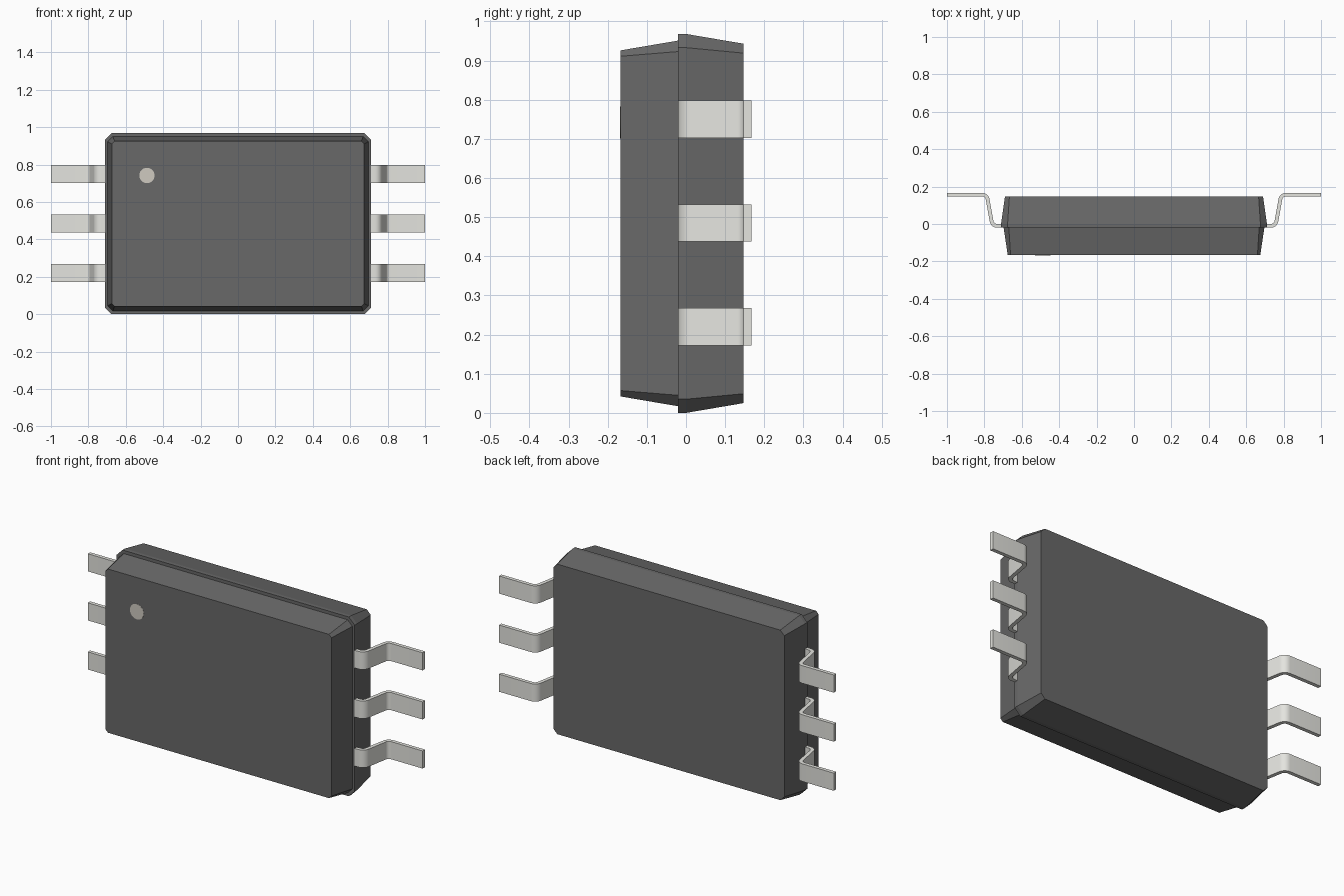
import bpy, bmesh, math
from mathutils import Vector

if "Cube" in bpy.data.objects:
    bpy.data.objects.remove(bpy.data.objects["Cube"])

ZC = 0.484  # body mid height


def material(name, rgb):
    m = bpy.data.materials.new(name)
    m.diffuse_color = (*rgb, 1)
    m.use_nodes = True
    m.node_tree.nodes["Principled BSDF"].inputs["Base Color"].default_value = m.diffuse_color
    return m


DARK = material("dark_plastic", (0.14, 0.14, 0.14))
METAL = material("tinned_metal", (0.78, 0.78, 0.74))
PALE = material("pale_mark", (0.62, 0.59, 0.53))


def loft(name, sections, mat, smooth=False):
    """Skin a list of equal-length closed rings and cap both ends."""
    bm = bmesh.new()
    rings = [[bm.verts.new(p) for p in s] for s in sections]
    n = len(rings[0])
    for a, b in zip(rings, rings[1:]):
        for i in range(n):
            j = (i + 1) % n
            bm.faces.new((a[i], a[j], b[j], b[i]))
    bm.faces.new(rings[0])
    bm.faces.new(rings[-1])
    bmesh.ops.recalc_face_normals(bm, faces=bm.faces)
    me = bpy.data.meshes.new(name)
    bm.to_mesh(me)
    bm.free()
    ob = bpy.data.objects.new(name, me)
    bpy.context.collection.objects.link(ob)
    me.materials.append(mat)
    if smooth:
        bpy.ops.object.select_all(action='DESELECT')
        ob.select_set(True)
        bpy.context.view_layer.objects.active = ob
        bpy.ops.object.shade_smooth_by_angle(angle=math.radians(30))
    return ob


def chamfered(y, hx, hz, c):
    """Rectangle with cut corners in the XZ plane at depth y."""
    quarter = [(hx, hz - c), (hx - c, hz)]
    pts = quarter + [(-x, z) for x, z in quarter[::-1]]
    pts += [(-x, -z) for x, z in pts]
    return [(x, y, ZC + z) for x, z in pts]


# Tapered body halves: the rear one has a short straight rim
loft("front_shell", [chamfered(-0.167, 0.675, 0.442, 0.015),
                     chamfered(-0.02, 0.697, 0.467, 0.028)], DARK)
loft("rear_shell", [chamfered(-0.02, 0.711, 0.484, 0.035),
                    chamfered(0.0, 0.711, 0.484, 0.035),
                    chamfered(0.147, 0.69, 0.459, 0.024)], DARK)


def disc(y, r, n=40):
    return [(-0.487 + r * math.cos(2 * math.pi * i / n), y,
             0.742 + r * math.sin(2 * math.pi * i / n)) for i in range(n)]


# Pin-one dot on the front face
loft("index_dot", [disc(-0.168, 0.041), disc(-0.16, 0.041)], PALE, True)


def bend(p, c, q, r, steps=7):
    """Points of an arc of radius r rounding the corner c between p and q."""
    p, c, q = Vector(p), Vector(c), Vector(q)
    u, v = (p - c).normalized(), (q - c).normalized()
    half = u.angle(v) / 2
    centre = c + (u + v).normalized() * r / math.sin(half)
    a = (c + u * r / math.tan(half) - centre).normalized()
    b = (c + v * r / math.tan(half) - centre).normalized()
    return [centre + a.slerp(b, i / steps) * r for i in range(steps + 1)]


# Lead centre line: out of the rim, up the slope, out along the foot
A, B, C, D = (0.69, -0.01), (0.757, -0.01), (0.787, 0.157), (1.0, 0.157)
path = [Vector(A)] + bend(A, B, C, 0.03) + bend(B, C, D, 0.03) + [Vector(D)]
T, W = 0.01, 0.0475


def lead_sections(side, z):
    out = []
    for i, p in enumerate(path):
        if i in (0, len(path) - 1):
            n = Vector((0, 1))
        else:
            t = (path[i + 1] - p).normalized() + (p - path[i - 1]).normalized()
            n = Vector((-t.y, t.x)).normalized()
        a, b = p + n * T, p - n * T
        out.append([(side * a.x, a.y, z - W), (side * b.x, b.y, z - W),
                    (side * b.x, b.y, z + W), (side * a.x, a.y, z + W)])
    return out


# Three gull-wing leads on each side
for side, label in ((-1, "left"), (1, "right")):
    for k, z in enumerate((0.22, 0.485, 0.75), 1):
        loft(f"{label}_lead_{k}", lead_sections(side, z), METAL, True)
